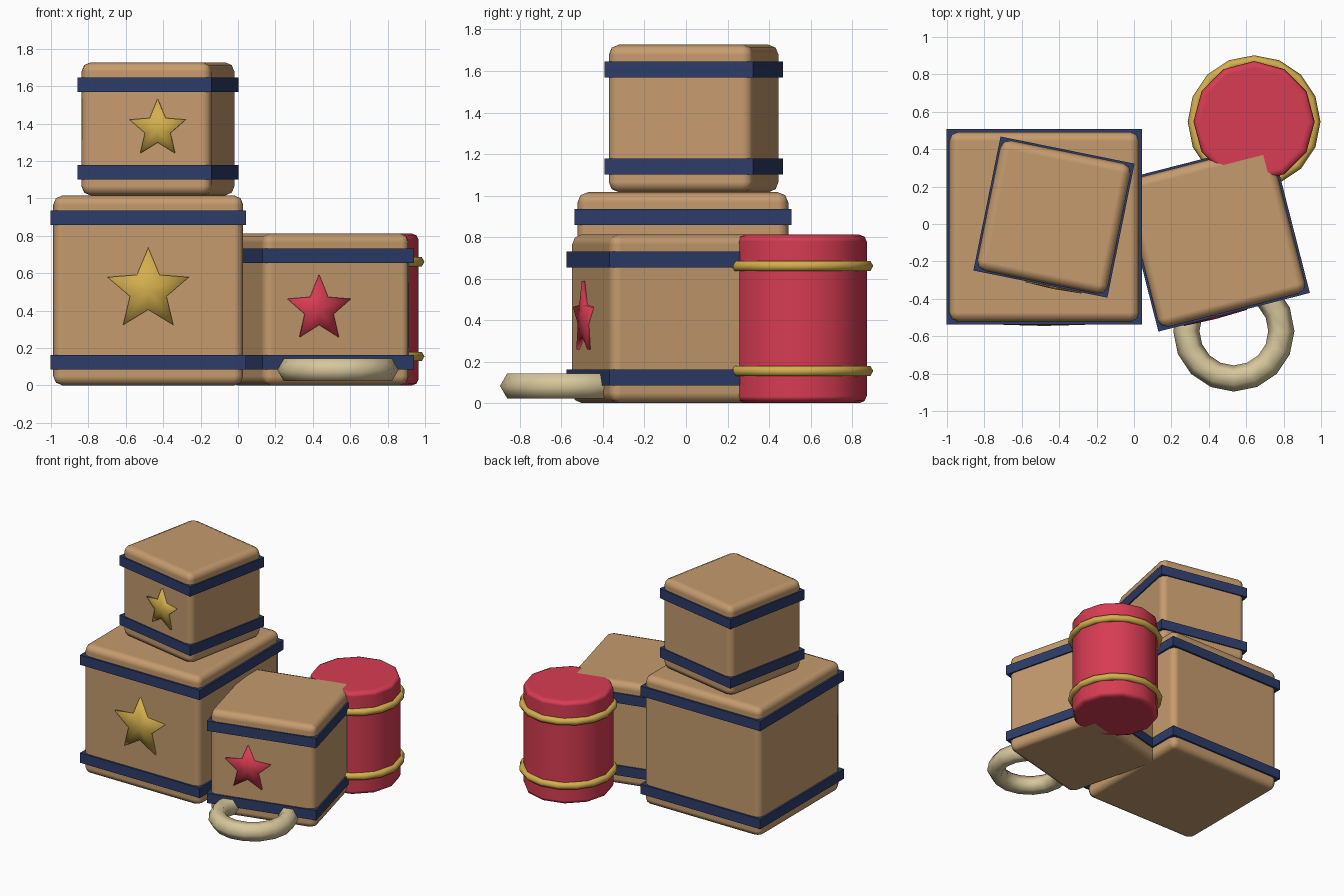
import bpy, bmesh, math
from mathutils import Matrix

if "Cube" in bpy.data.objects:
    bpy.data.objects.remove(bpy.data.objects["Cube"])


def material(name, rgb):
    m = bpy.data.materials.new(name)
    m.diffuse_color = (*rgb, 1)
    m.use_nodes = True
    m.node_tree.nodes["Principled BSDF"].inputs["Base Color"].default_value = m.diffuse_color
    return m


TAN = material("cardboard tan", (0.56, 0.33, 0.155))
NAVY = material("navy blue", (0.026, 0.045, 0.14))
RED = material("toy red", (0.68, 0.045, 0.085))
GOLD = material("gold", (0.66, 0.43, 0.076))
CREAM = material("cream", (0.68, 0.57, 0.33))


def finish(bm, name, mat, loc, rot=0, smooth=40):
    bmesh.ops.recalc_face_normals(bm, faces=bm.faces)
    me = bpy.data.meshes.new(name)
    bm.to_mesh(me)
    bm.free()
    me.materials.append(mat)
    ob = bpy.data.objects.new(name, me)
    bpy.context.collection.objects.link(ob)
    ob.location = loc
    ob.rotation_euler.z = rot
    if smooth:
        bpy.ops.object.select_all(action='DESELECT')
        ob.select_set(True)
        bpy.context.view_layer.objects.active = ob
        bpy.ops.object.shade_smooth_by_angle(angle=math.radians(smooth))
    return ob


def soften(ob, width):
    # rounded edges with flat main faces
    b = ob.modifiers.new("bevel", 'BEVEL')
    b.width, b.segments = width, 2
    b.limit_method, b.angle_limit = 'ANGLE', math.radians(50)
    b.harden_normals = True


def block(name, mat, size, loc, rot, bevel=0):
    bm = bmesh.new()
    bmesh.ops.create_cube(bm, size=1, matrix=Matrix.Diagonal((*size, 1)))
    ob = finish(bm, name, mat, loc, rot, 100 if bevel else 0)
    if bevel:
        soften(ob, bevel)


def star(name, mat, radius, loc, rot):
    # thin five-pointed plate facing -y, middle slightly raised
    bm = bmesh.new()
    front, back = [], []
    for i in range(10):
        r = radius * (0.45 if i % 2 else 1)
        a = math.pi / 2 + i * math.pi / 5
        x, z = r * math.cos(a), r * math.sin(a)
        front.append(bm.verts.new((x, -0.014, z)))
        back.append(bm.verts.new((x, 0.014, z)))
    f, b = bm.verts.new((0, -0.02, 0)), bm.verts.new((0, 0.02, 0))
    for i in range(10):
        j = (i + 1) % 10
        bm.faces.new((front[i], front[j], f))
        bm.faces.new((back[j], back[i], b))
        bm.faces.new((front[j], front[i], back[i], back[j]))
    finish(bm, name, mat, loc, rot, 180)


def ring(name, mat, major, minor, loc, n=16, m=6):
    bm = bmesh.new()
    rows = []
    for i in range(n):
        a = 2 * math.pi * i / n
        rows.append([])
        for k in range(m):
            t = 2 * math.pi * k / m
            r = major + minor * math.cos(t)
            rows[-1].append(bm.verts.new((r * math.cos(a), r * math.sin(a), minor * math.sin(t))))
    for i in range(n):
        p, q = rows[i], rows[(i + 1) % n]
        for k in range(m):
            l = (k + 1) % m
            bm.faces.new((p[k], q[k], q[l], p[l]))
    finish(bm, name, mat, loc, 0, 180)


# boxes: name, size, centre x, centre y, base z, turn, star colour
boxes = [
    ("large_box", 1.016, -0.48, -0.015, 0.0, 0.0, GOLD),
    ("top_box", 0.711, -0.428, 0.037, 1.016, -0.2, GOLD),
    ("side_box", 0.813, 0.432, -0.067, 0.0, 0.25, RED),
]
for name, s, x, y, z, rot, star_mat in boxes:
    block(name, TAN, (s, s, s), (x, y, z + s / 2), rot, 0.05)
    for label, h in (("lower", 0.124), ("upper", s - 0.12)):
        block(f"{name}_{label}_band", NAVY, (s * 1.028, s * 1.028, 0.077), (x, y, z + h), rot)
    depth = s / 2 / math.cos(rot) + 0.002
    star(name + "_star", star_mat, s * 0.225, (x, y - depth, z + s / 2), rot)

# drum with two hoops
bm = bmesh.new()
bmesh.ops.create_cone(bm, cap_ends=True, segments=12, radius1=0.324, radius2=0.324, depth=0.812,
                      matrix=Matrix.Rotation(math.radians(30), 4, 'Z'))
soften(finish(bm, "drum", RED, (0.642, 0.547, 0.406), 0, 100), 0.035)
for label, h in (("lower", 0.155), ("upper", 0.661)):
    ring(f"drum_{label}_hoop", GOLD, 0.327, 0.028, (0.642, 0.547, h))

# toy ring lying in front
ring("toy_ring", CREAM, 0.254, 0.07, (0.534, -0.572, 0.083))
